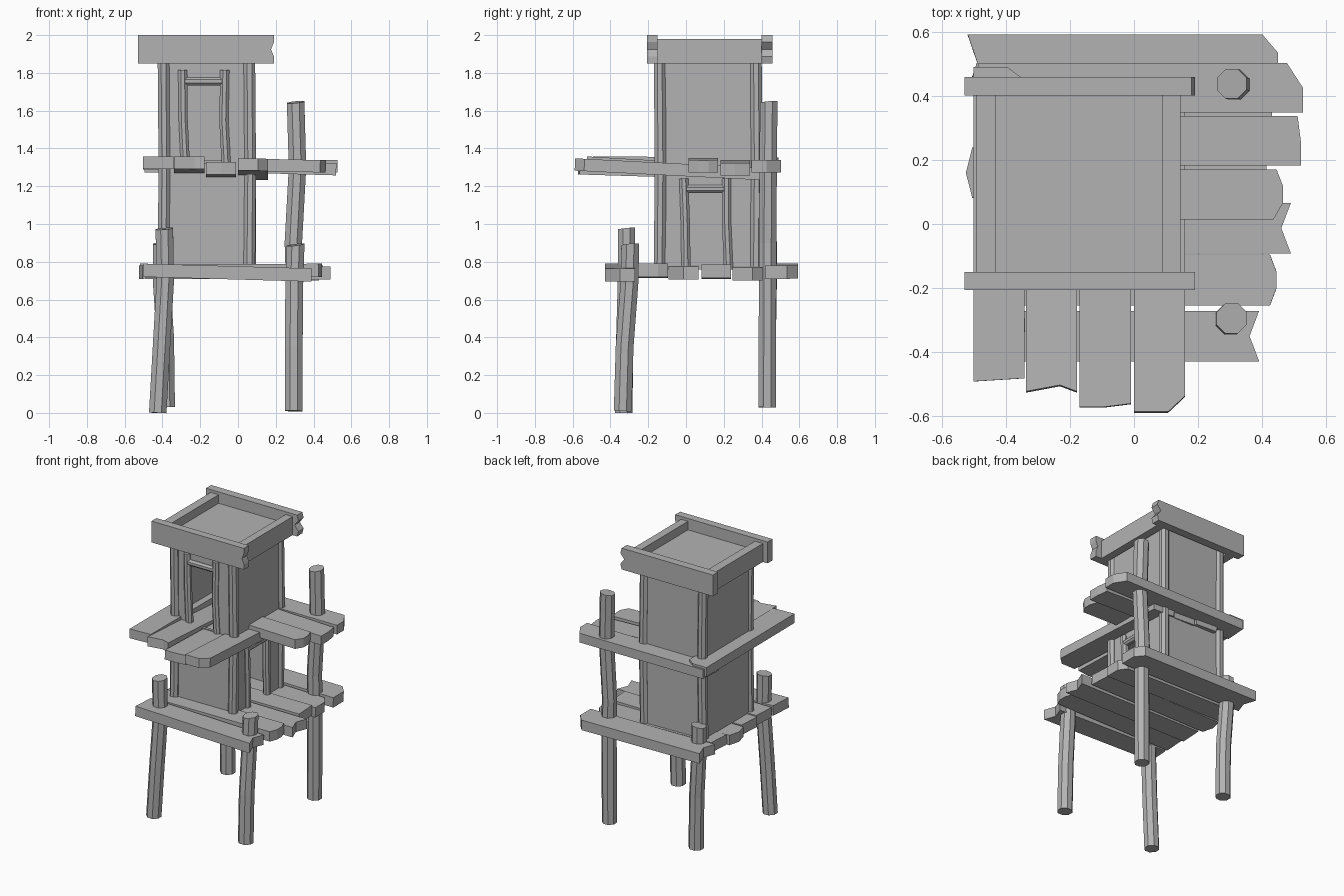
import bpy, bmesh, math
from mathutils import Vector as V

cube = bpy.data.objects.get("Cube")
if cube:
    bpy.data.objects.remove(cube, do_unlink=True)

wood = bpy.data.materials.new("grey_wood")
wood.use_nodes = True
wood.diffuse_color = (0.45, 0.45, 0.45, 1)
wood.node_tree.nodes["Principled BSDF"].inputs["Base Color"].default_value = wood.diffuse_color


def finish(name, bm):
    bmesh.ops.recalc_face_normals(bm, faces=bm.faces)
    mesh = bpy.data.meshes.new(name)
    bm.to_mesh(mesh)
    bm.free()
    mesh.materials.append(wood)
    ob = bpy.data.objects.new(name, mesh)
    bpy.context.collection.objects.link(ob)
    return ob


def loft(name, rings):
    """Skin a list of equal vertex rings and cap both ends."""
    bm = bmesh.new()
    loops = [[bm.verts.new(p) for p in r] for r in rings]
    n = len(loops[0])
    for a, b in zip(loops, loops[1:]):
        for i in range(n):
            bm.faces.new((a[i], a[(i + 1) % n], b[(i + 1) % n], b[i]))
    bm.faces.new(loops[0])
    bm.faces.new(loops[-1])
    return finish(name, bm)


def pole(name, path, r, tilt=0.0):
    """Eight-sided pole through the path points, end cut slightly tilted."""
    path = [V(p) for p in path]
    d = (path[-1] - path[0]).normalized()
    u = d.orthogonal().normalized()
    w = d.cross(u)
    rings = []
    for k, p in enumerate(path):
        slant = tilt if k == len(path) - 1 else 0
        ring = []
        for i in range(8):
            t = math.tau * (i + 0.5) / 8
            ring.append(p + r * (math.cos(t) * u + math.sin(t) * w)
                        + d * slant * math.cos(t))
        rings.append(ring)
    return loft(name, rings)


def board(name, a, b, across, width, thick, start=(0, 0), end=(0, 0)):
    """Board from a to b; start and end list how far each end is worn back."""
    a, b = V(a), V(b)
    d = (b - a).normalized()
    w = V(across)
    h = d.cross(w).normalized() * thick / 2

    def side(p, cuts, sign):
        n = len(cuts) - 1
        return [p + w * width * (i / n - 0.5) + d * c * sign for i, c in enumerate(cuts)]
    outline = side(a, start, 1) + side(b, end, -1)[::-1]
    return loft(name, [[p - h for p in outline], [p + h for p in outline]])


def box(name, lo, hi):
    (x0, y0, z0), (x1, y1, z1) = lo, hi
    return loft(name, [[V((x, y, z)) for x, y in ((x0, y0), (x1, y0), (x1, y1), (x0, y1))]
                       for z in (z0, z1)])


X, Y, Z = (1, 0, 0), (0, 1, 0), (0, 0, 1)
notch, clip, plain = (0, 0.03, 0), (0, 0, 0, 0.04), (0, 0.01)

# Legs
pole("front_left_leg", [(0.295, -0.335, 0.01), (0.295, -0.325, 0.35), (0.298, -0.30, 0.68), (0.305, -0.295, 0.89)], 0.051, 0.01)
pole("front_right_leg", [(-0.425, -0.33, 0), (-0.405, -0.325, 0.35), (-0.385, -0.315, 0.7), (-0.39, -0.315, 0.975)], 0.05, 0.008)
pole("back_right_leg", [(-0.38, 0.43, 0.03), (-0.385, 0.43, 0.4), (-0.405, 0.435, 0.7), (-0.405, 0.435, 0.9)], 0.05, 0.008)
pole("back_left_leg", [(0.295, 0.43, 0.03), (0.298, 0.432, 0.75), (0.293, 0.432, 0.9), (0.315, 0.435, 1.3), (0.305, 0.438, 1.645)], 0.05, 0.008)

# Lower deck: centre y, left x, right x, left z, right z, worn ends
lower = [(-0.35, -0.50, 0.39, 0.755, 0.73, plain, (0, 0.03, 0)),
         (-0.175, -0.49, 0.445, 0.75, 0.755, plain, (0.02, 0, 0, 0.02)),
         (-0.013, -0.49, 0.49, 0.745, 0.74, plain, notch),
         (0.16, -0.525, 0.42, 0.745, 0.75, (0.02, 0, 0.02), plain),
         (0.325, -0.49, 0.43, 0.75, 0.735, plain, clip),
         (0.505, -0.52, 0.45, 0.755, 0.745, notch, (0, 0, 0, 0.05))]
for i, (y, x0, x1, z0, z1, s, e) in enumerate(lower):
    wide = 0.175 if i == 5 else 0.158
    board(f"lower_deck_plank_{i + 1}", (x0, y, z0), (x1, y, z1), Y, wide, 0.07, s, e)

# Upper deck: planks running front to back, then planks reaching out sideways
front = [(-0.422, -0.492, 0.49, 1.325, 1.32, plain, clip),
         (-0.258, -0.525, 0.42, 1.325, 1.27, (0, 0.01, 0.02, 0), plain),
         (-0.09, -0.572, 0.40, 1.295, 1.265, (0, 0, 0.01), plain),
         (0.08, -0.588, 0.40, 1.315, 1.265, (0, 0, 0, 0.05), plain)]
for i, (x, y0, y1, z0, z1, s, e) in enumerate(front):
    board(f"upper_front_plank_{i + 1}", (x, y0, z0), (x, y1, z1), X, 0.16, 0.065, s, e)
sides = [(0.092, 0.0, 0.465, 1.315, 1.305, (0.03, 0, 0, 0.02)),
         (0.26, 0.0, 0.52, 1.305, 1.29, (0, 0, 0.01)),
         (0.425, -0.495, 0.528, 1.305, 1.305, (0, 0, 0.05))]
for i, (y, x0, x1, z0, z1, e) in enumerate(sides):
    board(f"upper_side_plank_{i + 1}", (x0, y, z0), (x1, y, z1), Y, 0.155, 0.065, plain, e)

# Tower walls, with a doorway above at the front and one below at the side
L, R, F, B, T = -0.41, 0.075, -0.145, 0.385, 0.02
box("left_wall_panel", (L, F, 0.76), (L + T, B, 1.92))
box("back_wall_panel", (L, B - T, 0.76), (R, B, 1.92))
box("front_wall_lower", (L, F, 0.76), (R, F + T, 1.32))
box("front_wall_left", (L, F, 1.3), (-0.29, F + T, 1.92))
box("front_wall_right", (-0.065, F, 1.3), (R, F + T, 1.92))
box("front_wall_lintel", (-0.3, F, 1.755), (-0.06, F + T, 1.92))
box("side_wall_upper", (R - T, F, 1.185), (R, B, 1.92))
box("side_wall_front", (R - T, F, 0.76), (R, 0.0, 1.2))
box("side_wall_back", (R - T, 0.22, 0.76), (R, B, 1.2))
box("roof", (-0.44, -0.155, 1.9), (0.1, 0.405, 1.92))

# Corner posts
for x in (-0.395, 0.06):
    for y in (-0.14, 0.37):
        pole("corner_post", [(x, y, 0.76), (x + 0.005, y + 0.005, 1.3), (x, y, 1.9)], 0.033)

# Door frames
pole("front_door_post_right", [(-0.278, -0.14, 1.3), (-0.29, -0.14, 1.55), (-0.293, -0.14, 1.815)], 0.026)
pole("front_door_post_left", [(-0.062, -0.14, 1.3), (-0.075, -0.14, 1.55), (-0.07, -0.14, 1.815)], 0.026)
pole("front_door_bar", [(-0.29, -0.14, 1.755), (-0.07, -0.14, 1.755)], 0.023)
pole("side_door_post_front", [(0.07, 0.0, 0.76), (0.07, -0.003, 1.0), (0.07, -0.012, 1.24)], 0.026)
pole("side_door_post_back", [(0.07, 0.225, 0.76), (0.07, 0.215, 1.0), (0.07, 0.215, 1.24)], 0.026)
pole("side_door_bar", [(0.07, -0.01, 1.185), (0.07, 0.215, 1.185)], 0.023)

# Roof rim boards
board("front_rim", (-0.53, -0.178, 1.925), (0.19, -0.178, 1.925), Z, 0.15, 0.055, (0, 0), (0, 0, 0.015, 0, 0))
board("back_rim", (-0.53, 0.43, 1.925), (0.19, 0.43, 1.925), Z, 0.15, 0.058, (0, 0), (0.01, 0, 0.03, 0, 0.01))
board("right_rim", (-0.463, -0.155, 1.915), (-0.463, 0.405, 1.915), Z, 0.13, 0.062)
board("left_rim", (0.117, -0.155, 1.915), (0.117, 0.405, 1.915), Z, 0.13, 0.055)
